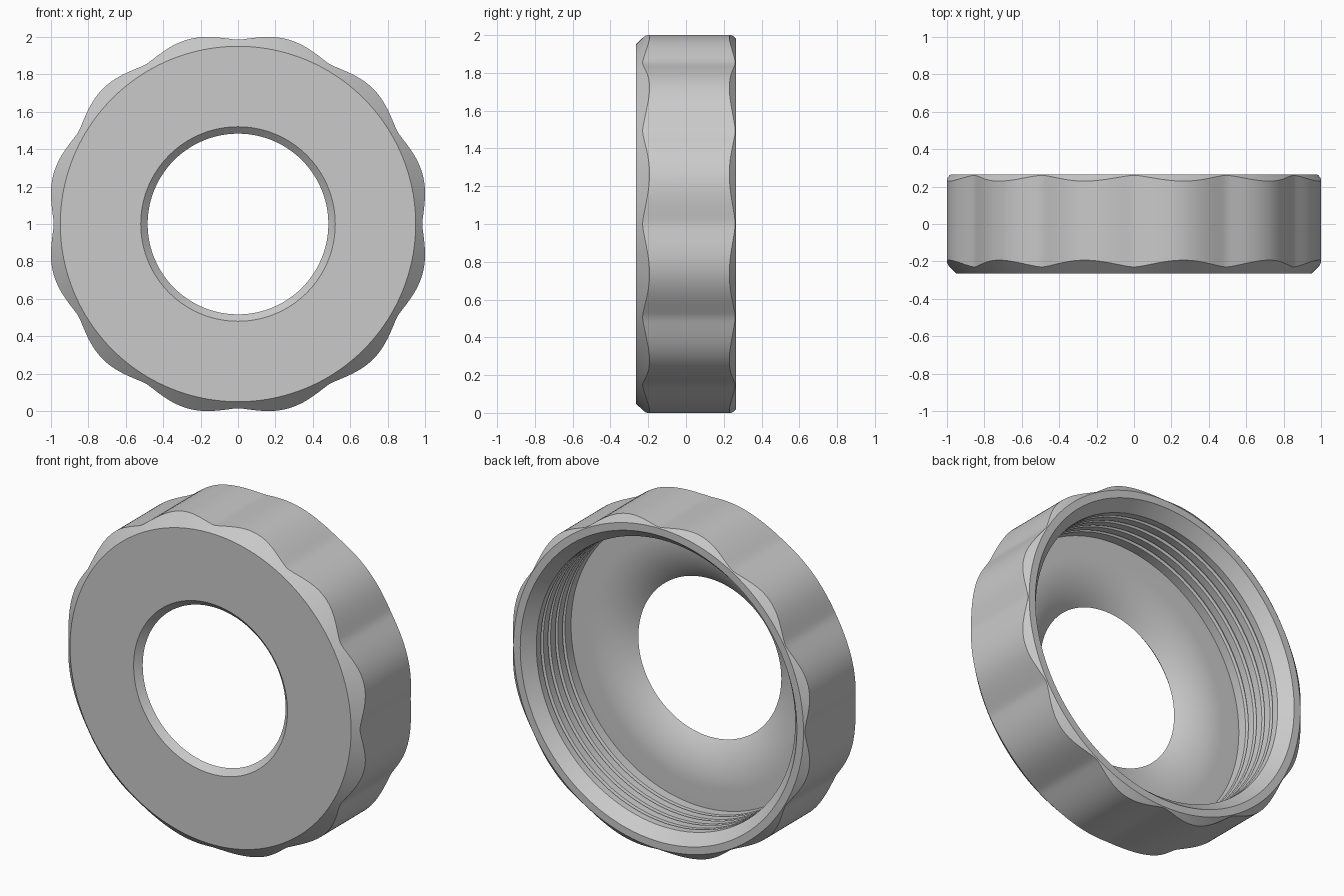
import bpy, bmesh, math

cube = bpy.data.objects.get("Cube")
if cube:
    bpy.data.objects.remove(cube, do_unlink=True)

STEPS = 288          # divisions around the axis
LOBES = 12           # grip lobes on the rim
HALF = 0.265         # half of the thickness
FLOOR_Y = -0.14      # inner floor
THROAT_R, THROAT_Y = 0.483, -0.23

# Single flat grey
grey = bpy.data.materials.new("plain grey")
grey.use_nodes = True
colour = (0.59, 0.59, 0.59, 1.0)
grey.diffuse_color = colour
grey.node_tree.nodes["Principled BSDF"].inputs["Base Color"].default_value = colour


def inner_profile():
    """Round section, from the front face through the bore to the back lip."""
    pts = [(0.95, -HALF), (0.52, -HALF)]
    # flared throat: circular arc that levels out into the floor
    run, rise, n = 0.27, FLOOR_Y - THROAT_Y, 14
    sweep = 2 * math.atan2(rise, run)
    radius = run / math.sin(sweep)
    for i in range(n + 1):
        t = sweep * (1 - i / n)
        pts.append((THROAT_R + run - radius * math.sin(t),
                    FLOOR_Y - radius * (1 - math.cos(t))))
    # threaded wall with narrow grooves
    wall, root, w = 0.875, 0.89, 0.012
    pts.append((wall, FLOOR_Y))
    for i in range(4):
        y = FLOOR_Y + 0.07 * (i + 1)
        pts += [(wall, y - w), (root, y - 0.005), (root, y + 0.005), (wall, y + w)]
    # bevelled mouth and flat lip
    pts += [(wall, HALF - 0.07), (0.935, HALF), (0.98, HALF)]
    return pts


def rim_profile(angle):
    """Lobed outer wall, cut by a bevel at the back and at the front."""
    r = 0.985 + 0.037 * abs(math.sin(LOBES / 2 * angle)) ** 1.4
    return [(r, HALF - 0.85 * (r - 0.98)), (r, -HALF + (r - 0.95))]


# Revolve the closed section about the y axis
bm = bmesh.new()
section = inner_profile()
rings = []
for s in range(STEPS):
    t = math.tau * s / STEPS
    rings.append([bm.verts.new((r * math.sin(t), y, 1 + r * math.cos(t)))
                  for r, y in section + rim_profile(t)])
count = len(rings[0])
for s in range(STEPS):
    p, q = rings[s], rings[(s + 1) % STEPS]
    for i in range(count):
        j = (i + 1) % count
        bm.faces.new((p[i], p[j], q[j], q[i]))
bmesh.ops.recalc_face_normals(bm, faces=bm.faces)

mesh = bpy.data.meshes.new("threaded_ring_cap")
bm.to_mesh(mesh)
bm.free()
mesh.materials.append(grey)
cap = bpy.data.objects.new("threaded_ring_cap", mesh)
bpy.context.collection.objects.link(cap)

# Smooth curves, sharp bevel edges
bpy.ops.object.select_all(action='DESELECT')
cap.select_set(True)
bpy.context.view_layer.objects.active = cap
bpy.ops.object.shade_smooth_by_angle(angle=math.radians(25))
